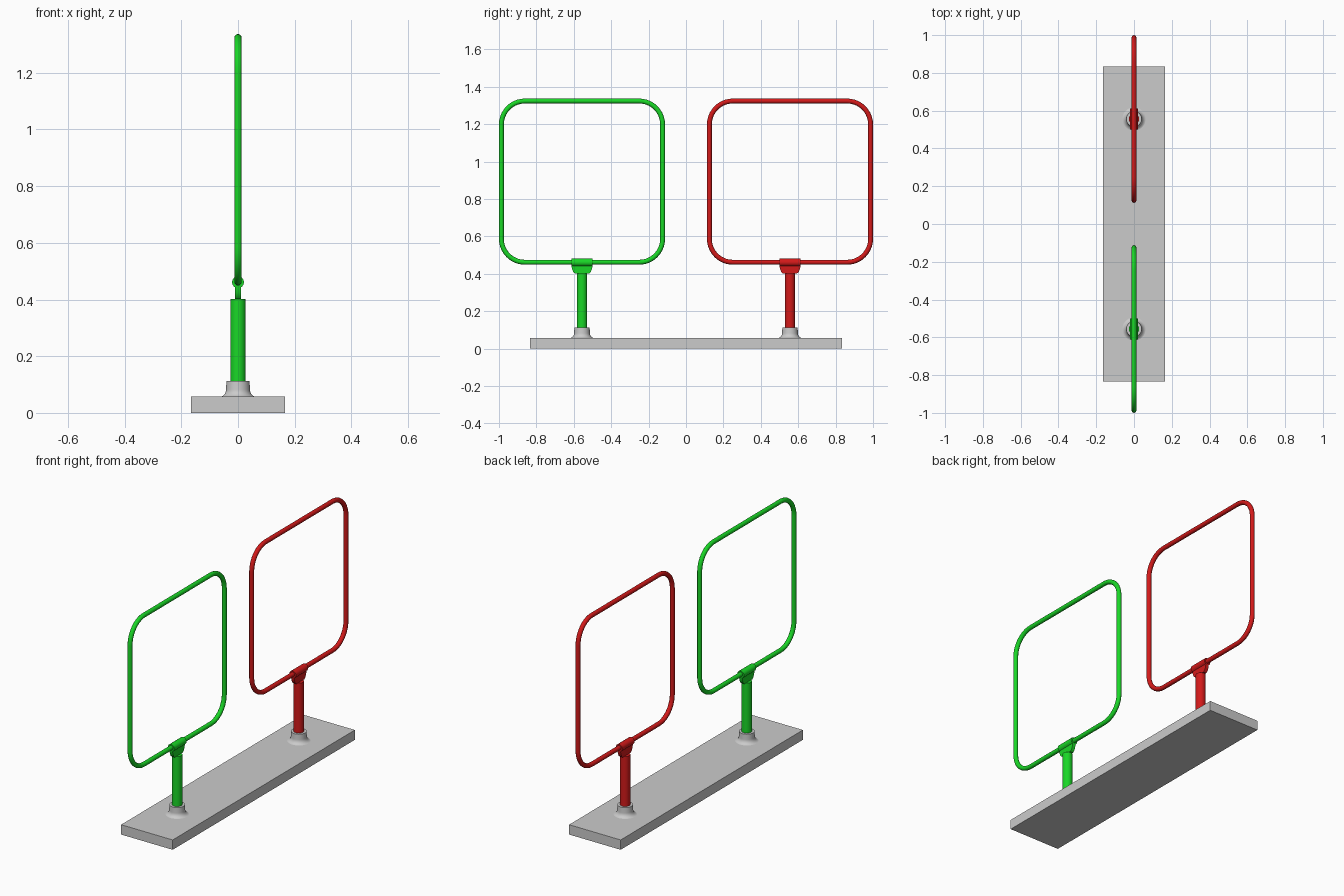
import bpy, bmesh
from math import sin, cos, pi, radians

if "Cube" in bpy.data.objects:
    bpy.data.objects.remove(bpy.data.objects["Cube"])


def material(name, color):
    m = bpy.data.materials.new(name)
    m.diffuse_color = color
    m.use_nodes = True
    m.node_tree.nodes["Principled BSDF"].inputs["Base Color"].default_value = m.diffuse_color
    return m


def finish(obj, name, mat=None, smooth=True):
    obj.name = name
    if mat:
        obj.data.materials.append(mat)
    if smooth:
        bpy.ops.object.select_all(action='DESELECT')
        obj.select_set(True)
        bpy.context.view_layer.objects.active = obj
        bpy.ops.object.shade_smooth_by_angle(angle=radians(35))
    return obj


def mesh_object(name, bm, mat=None, location=(0, 0, 0), smooth=True):
    bmesh.ops.recalc_face_normals(bm, faces=bm.faces)
    me = bpy.data.meshes.new(name)
    bm.to_mesh(me)
    bm.free()
    obj = bpy.data.objects.new(name, me)
    obj.location = location
    bpy.context.collection.objects.link(obj)
    return finish(obj, name, mat, smooth)


def lathe(name, profile, y, n=32, mat=None):
    bm = bmesh.new()
    rings = [[bm.verts.new((r * cos(2 * pi * i / n), r * sin(2 * pi * i / n), z))
              for i in range(n)] for r, z in profile]
    for a, b in zip(rings, rings[1:]):
        for i in range(n):
            j = (i + 1) % n
            bm.faces.new((a[i], a[j], b[j], b[i]))
    bm.faces.new(rings[0])
    bm.faces.new(rings[-1])
    return mesh_object(name, bm, mat, (0, y, 0))


def rounded_hoop(name, y, zc, half, corner, radius, mat):
    cu = bpy.data.curves.new(name, 'CURVE')
    cu.dimensions = '3D'
    cu.bevel_depth = radius
    cu.bevel_resolution = 4
    pts = []
    c = half - corner
    for k, (sy, sz) in enumerate([(1, 1), (-1, 1), (-1, -1), (1, -1)]):
        for i in range(11):
            a = (k + i / 10) * pi / 2
            pts.append((0, sy * c + corner * cos(a), sz * c + corner * sin(a), 1))
    sp = cu.splines.new('POLY')
    sp.points.add(len(pts) - 1)
    for p, co in zip(sp.points, pts):
        p.co = co
    sp.use_cyclic_u = True
    obj = bpy.data.objects.new(name, cu)
    obj.location = (0, y, zc)
    bpy.context.collection.objects.link(obj)
    bpy.ops.object.select_all(action='DESELECT')
    obj.select_set(True)
    bpy.context.view_layer.objects.active = obj
    bpy.ops.object.convert(target='MESH')
    return finish(bpy.context.object, name, mat)


def bracket_plate(name, y, mat, t=0.01):
    # Tapered web between the sleeve and the post
    side = [(0.056, 0.46), (0.056, 0.44), (0.052, 0.423), (0.046, 0.409), (0.036, 0.401)]
    outline = side + [(-a, z) for a, z in reversed(side)]
    bm = bmesh.new()
    face = bm.faces.new([bm.verts.new((-t, a, z)) for a, z in outline])
    ext = bmesh.ops.extrude_face_region(bm, geom=[face])['geom']
    bmesh.ops.translate(bm, vec=(2 * t, 0, 0),
                        verts=[v for v in ext if isinstance(v, bmesh.types.BMVert)])
    return mesh_object(name, bm, mat, (0, y, 0))


# Base slab
bpy.ops.mesh.primitive_cube_add(size=1, location=(0, 0, 0.0285))
base = bpy.context.object
base.scale = (0.33, 1.666, 0.057)
finish(base, "base", smooth=False)

# Flared socket profile: concave fillet up to a straight collar
flare = [(0.042 + 0.026 * (1 - sin(a)), 0.083 - 0.027 * cos(a))
         for a in [i / 8 * pi / 2 for i in range(9)]]
socket = flare + [(0.041, 0.113)]

green = material("green", (0.01, 0.68, 0.02, 1))
red = material("red", (0.65, 0.01, 0.01, 1))

for label, y, mat in (("green", -0.556, green), ("red", 0.556, red)):
    lathe(label + "_socket", socket, y)
    # Post
    lathe(label + "_post", [(0.027, 0.05), (0.027, 0.402)], y, mat=mat)
    bracket_plate(label + "_bracket", y, mat)
    # Sleeve wrapped around the bottom of the hoop
    bpy.ops.mesh.primitive_cylinder_add(vertices=16, radius=0.021, depth=0.112,
                                        location=(0, y, 0.461), rotation=(pi / 2, 0, 0))
    finish(bpy.context.object, label + "_sleeve", mat)
    rounded_hoop(label + "_hoop", y, 0.893, 0.431, 0.125, 0.013, mat)
